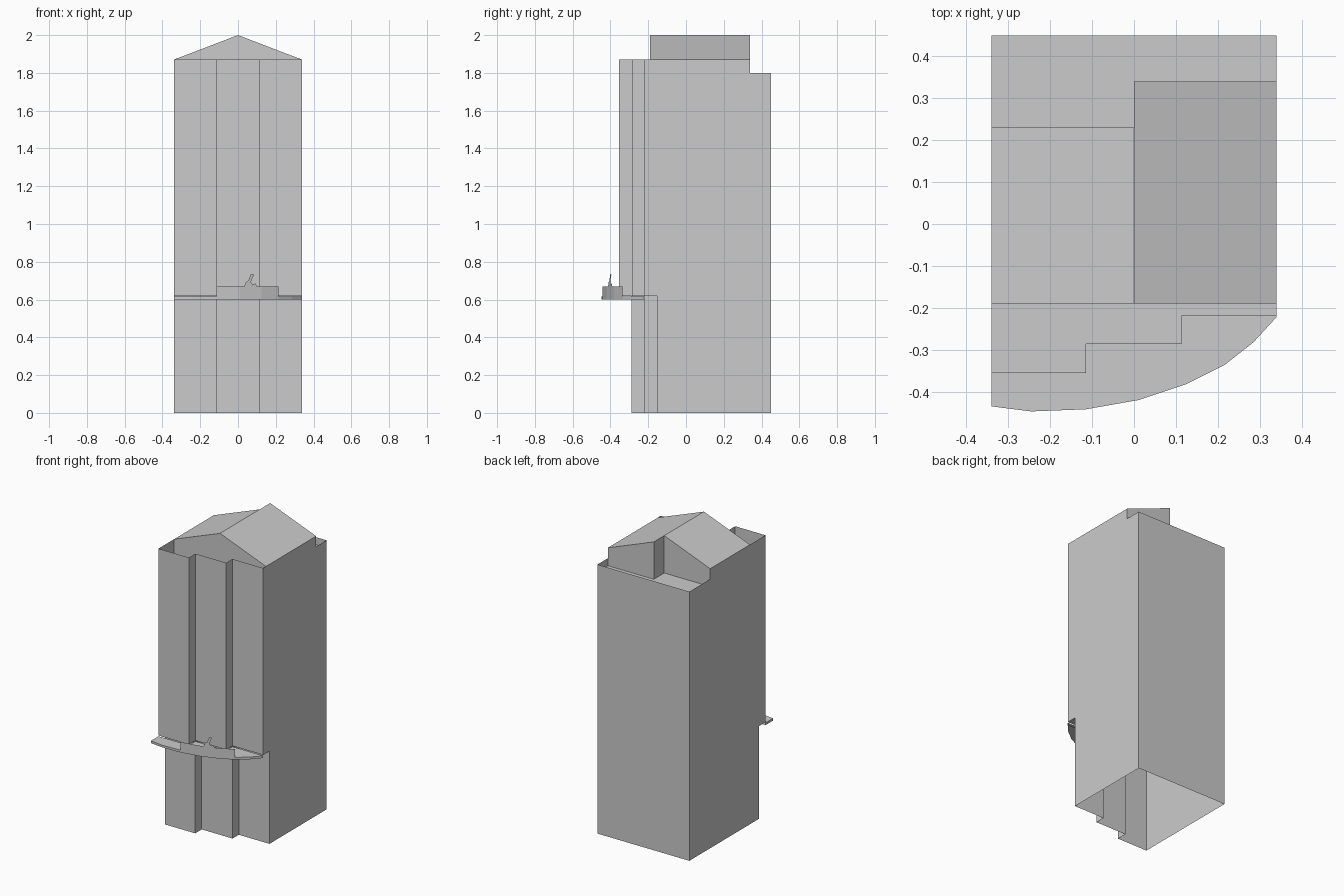
import bpy
import bmesh

if "Cube" in bpy.data.objects:
    bpy.data.objects.remove(bpy.data.objects["Cube"])

W = 0.34                     # half width
BACK = 0.45                  # rear wall
DECK, REAR, EAVE, PEAK = 1.75, 1.80, 1.87, 2.0
SOFFIT = 0.62                # height where the upper floors overhang
SHIFT = 0.067                # depth of the overhang
GABLE, LEFT_END, RIGHT_END = -0.19, 0.23, 0.34


def build(name, polys):
    """Make one object from a list of polygons, welding shared corners."""
    bm = bmesh.new()
    for poly in polys:
        bm.faces.new([bm.verts.new(p) for p in poly])
    bmesh.ops.remove_doubles(bm, verts=bm.verts, dist=1e-5)
    mesh = bpy.data.meshes.new(name)
    bm.to_mesh(mesh)
    bm.free()
    obj = bpy.data.objects.new(name, mesh)
    bpy.context.collection.objects.link(obj)
    return obj


def ribbon(path, z0, z1):
    """Vertical wall panels along a plan path."""
    return [[(*a, z0), (*b, z0), (*b, z1), (*a, z1)]
            for a, b in zip(path, path[1:])]


def flat(outline, z):
    return [(x, y, z) for x, y in outline]


# Stepped front plan, upper floors and recessed ground floors
upper = [(-W, -0.355), (-0.115, -0.355), (-0.115, -0.286),
         (0.113, -0.286), (0.113, -0.22), (W, -0.22)]
lower = [(x, y + SHIFT) for x, y in upper]

build("upper_front_wall", ribbon(upper, SOFFIT, EAVE))
build("lower_front_wall", ribbon(lower, 0, SOFFIT))
build("overhang_soffit",
      [[(*upper[i], SOFFIT), (*lower[i], SOFFIT),
        (*lower[i + 1], SOFFIT), (*upper[i + 1], SOFFIT)] for i in (0, 2, 4)])


# Side walls with the overhang in front and the lower parapet at the rear
def side_wall(name, x, front, step):
    profile = [(front + SHIFT, 0), (BACK, 0), (BACK, REAR), (step, REAR),
               (step, EAVE), (front, EAVE), (front, SOFFIT),
               (front + SHIFT, SOFFIT)]
    if x < 0:
        profile.reverse()
    build(name, [[(x, y, z) for y, z in profile]])


side_wall("right_wall", W, upper[-1][1], RIGHT_END)
side_wall("left_wall", -W, upper[0][1], LEFT_END)
build("rear_wall", ribbon([(W, BACK), (-W, BACK)], 0, REAR))

# Sunken flat deck behind the parapets
build("roof_deck", [flat(upper + [(W, BACK), (-W, BACK)], DECK)])

# Gabled roof: the right slope runs further back than the left
build("gable_roof", [
    [(-W, GABLE, EAVE), (0, GABLE, PEAK), (0, LEFT_END, PEAK), (-W, LEFT_END, EAVE)],
    [(0, GABLE, PEAK), (W, GABLE, EAVE), (W, RIGHT_END, EAVE), (0, RIGHT_END, PEAK)],
])
build("gable_walls", [
    [(-W, GABLE, DECK), (W, GABLE, DECK), (W, GABLE, EAVE),
     (0, GABLE, PEAK), (-W, GABLE, EAVE)],
    [(0, LEFT_END, DECK), (-W, LEFT_END, DECK),
     (-W, LEFT_END, EAVE), (0, LEFT_END, PEAK)],
    [(W, RIGHT_END, DECK), (0, RIGHT_END, DECK),
     (0, RIGHT_END, PEAK), (W, RIGHT_END, EAVE)],
    [(0, RIGHT_END, DECK), (0, LEFT_END, DECK),
     (0, LEFT_END, PEAK), (0, RIGHT_END, PEAK)],
])

# Curved entrance canopy
curve = [(-W, -0.435), (-0.245, -0.447), (-0.115, -0.442), (0.01, -0.42),
         (0.125, -0.382), (0.215, -0.337), (0.285, -0.282), (W, -0.222)]
outline = curve + upper[::-1]
build("canopy", [flat(outline, 0.615), flat(outline[::-1], 0.60)]
      + ribbon(curve + [upper[-1]], 0.60, 0.615)
      + ribbon([upper[0], curve[0]], 0.60, 0.615))

# Raised fascia on the middle of the canopy
build("canopy_fascia", ribbon(curve[2:6], 0.60, 0.67))

# Thin slanted ornament standing on the fascia
shape = [(0.033, 0.67), (0.10, 0.67), (0.092, 0.686), (0.078, 0.678),
         (0.068, 0.695), (0.086, 0.733), (0.068, 0.735), (0.054, 0.70),
         (0.042, 0.692)]
build("fascia_ornament",
      [[(x, -0.42 + (x - 0.01) * 0.33, z) for x, z in shape]])
